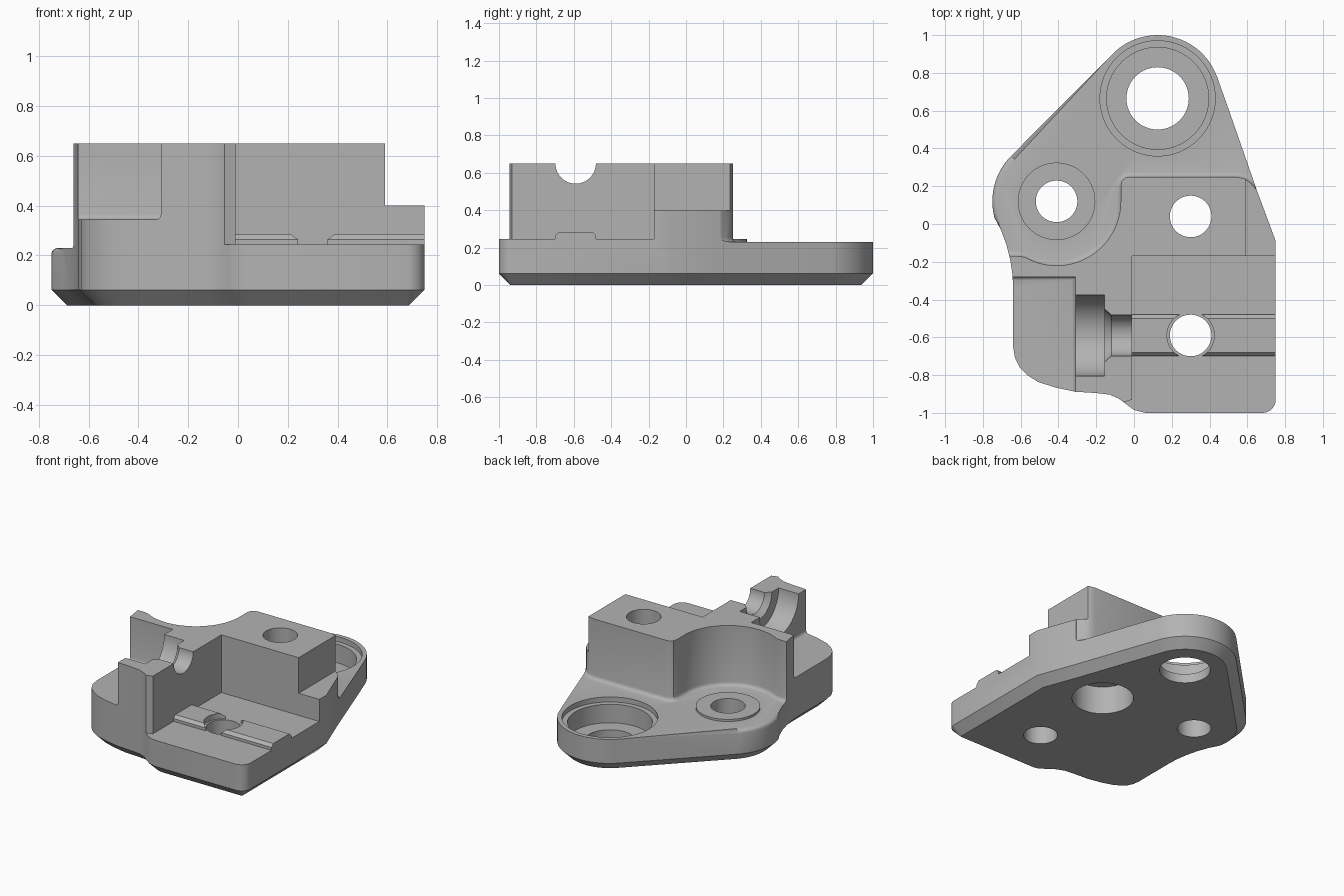
import bpy, bmesh, math
from mathutils import Matrix, Vector

if "Cube" in bpy.data.objects:
    bpy.data.objects.remove(bpy.data.objects["Cube"], do_unlink=True)

grey = bpy.data.materials.new("machined_grey")
grey.use_nodes = True
grey.diffuse_color = (0.45, 0.45, 0.45, 1)
grey.node_tree.nodes["Principled BSDF"].inputs["Base Color"].default_value = (0.45, 0.45, 0.45, 1)


def arc(cx, cy, r, a, b, n=24):
    steps = [math.radians(a + (b - a) * i / n) for i in range(n + 1)]
    return [(cx + r * math.cos(t), cy + r * math.sin(t)) for t in steps]


def finish(name, bm):
    bmesh.ops.recalc_face_normals(bm, faces=bm.faces)
    mesh = bpy.data.meshes.new(name)
    bm.to_mesh(mesh)
    bm.free()
    mesh.materials.append(grey)
    ob = bpy.data.objects.new(name, mesh)
    bpy.context.collection.objects.link(ob)
    return ob


def prism(name, pts, z0, z1, bevel=0, segments=1):
    """Extrude a profile upward; optionally bevel its lower rim."""
    bm = bmesh.new()
    base = bm.faces.new([bm.verts.new((x, y, z0)) for x, y in pts])
    top = bmesh.ops.extrude_face_region(bm, geom=[base])["geom"]
    bmesh.ops.translate(bm, verts=[v for v in top if isinstance(v, bmesh.types.BMVert)],
                        vec=(0, 0, z1 - z0))
    bmesh.ops.recalc_face_normals(bm, faces=bm.faces)
    if bevel:
        rim = [e for e in bm.edges if all(abs(v.co.z - z0) < 1e-5 for v in e.verts)]
        bmesh.ops.bevel(bm, geom=rim, offset=bevel, segments=segments, profile=0.5,
                        affect='EDGES', clamp_overlap=False)
    return finish(name, bm)


def rect(x0, x1, y0, y1):
    return [(x0, y0), (x1, y0), (x1, y1), (x0, y1)]


def rod(name, a, b, r1, r2=None):
    """Cylinder or cone running from a to b."""
    a, b = Vector(a), Vector(b)
    turn = (b - a).to_track_quat('Z', 'Y').to_matrix().to_4x4()
    bm = bmesh.new()
    bmesh.ops.create_cone(bm, cap_ends=True, segments=64, radius1=r1, radius2=r2 or r1,
                          depth=(b - a).length, matrix=Matrix.Translation((a + b) / 2) @ turn)
    return finish(name, bm)


def combine(target, tool, op='DIFFERENCE'):
    tool.hide_render = True
    mod = target.modifiers.new("shape", 'BOOLEAN')
    mod.operation, mod.solver, mod.object = op, 'EXACT', tool
    bpy.context.view_layer.objects.active = target
    bpy.ops.object.modifier_apply(modifier=mod.name)
    bpy.data.objects.remove(tool, do_unlink=True)


SMALL, BOSS = (-0.41, 0.12), (0.125, 0.665)
TOP, PAD, DECK = 0.65, 0.245, 0.23

# Full-height blank with a chamfered underside
outline = (arc(0.68, -0.93, 0.07, -90, 0, 8) + [(0.75, -0.09), (0.65, 0.18), (0.5, 0.61)]
           + arc(*BOSS, 0.335, 20, 135)
           + arc(*SMALL, 0.34, 135, 195, 16)
           + [(-0.705, -0.03), (-0.675, -0.11), (-0.655, -0.19), (-0.643, -0.27), (-0.64, -0.34)]
           + [(-0.64, -0.65), (-0.63, -0.71), (-0.605, -0.76), (-0.565, -0.8), (-0.51, -0.835),
              (-0.42, -0.865), (-0.31, -0.888), (-0.2, -0.895), (-0.13, -0.903), (-0.08, -0.925),
              (-0.04, -0.955), (0, -0.985), (0.06, -1)])
body = prism("bracket_body", outline, 0, TOP, 0.062)

# Rear deck, scooped round the small hole
deck = ([(-1.1, -0.17), (-0.62, -0.17)] + arc(*SMALL, 0.34, 240, 360)
        + [(-0.07, 0.2), (-0.064, 0.228), (-0.045, 0.245), (-0.02, 0.25), (0.54, 0.25),
           (0.585, 0.24), (0.62, 0.215), (0.645, 0.185), (1, 0.185), (1, 1.2), (-1.1, 1.2)])
combine(body, prism("deck_cutter", deck, DECK, 1, 0.025, 3))

# Soften the outer left rim of the deck
bm = bmesh.new()
bm.from_mesh(body.data)
rim = [e for e in bm.edges if len(e.link_faces) == 2 and e.calc_face_angle() > 1.2
       and all(abs(v.co.z - DECK) < 1e-4 and v.co.x < -0.3 and v.co.y > -0.1 for v in e.verts)]
rim = [e for e in rim if (e.verts[0].co.xy - Vector(SMALL)).length > 0.3]
if rim:
    bmesh.ops.bevel(bm, geom=rim, offset=0.025, segments=3, profile=0.5, affect='EDGES')
bm.to_mesh(body.data)
bm.free()

# Front pocket, side step and left shelf
pocket = [(-0.01, -0.17), (-0.01, -0.93), (-0.06, -0.945), (-0.06, -1.2), (1, -1.2), (1, -0.17)]
combine(body, prism("pocket_cutter", pocket, PAD, 1))
combine(body, prism("step_cutter", rect(0.59, 1, -0.3, 0.6), 0.4, 1))
combine(body, prism("shelf_cutter", rect(-1, -0.31, -1.2, -0.28), 0.345, 1, 0.02, 3))

# Raised seat round the small hole
combine(body, rod("seat", (*SMALL, 0.12), (*SMALL, PAD), 0.205), 'UNION')

# Locating key with softened long edges, split round the front hole
key = prism("key", [(-0.70, 0.2), (-0.70, 0.265), (-0.68, 0.285), (-0.50, 0.285),
                    (-0.48, 0.265), (-0.48, 0.2)], -0.03, 0.75)
key.data.transform(Matrix(((0, 0, 1, 0), (1, 0, 0, 0), (0, 1, 0, 0), (0, 0, 0, 1))))
combine(key, rod("key_gap", (0.3, -0.59, 0.1), (0.3, -0.59, 0.4), 0.125))
combine(body, key, 'UNION')

# Half-round stepped channel through the post
for x0, x1, r0, r1 in ((-0.5, -0.155, 0.215, 0.215), (-0.16, -0.12, 0.145, 0.108),
                       (-0.2, 0.2, 0.108, 0.108)):
    combine(body, rod("channel_cutter", (x0, -0.59, TOP), (x1, -0.59, TOP), r0, r1))

# Vertical holes and counterbores: centre, radius, bottom, top
for (x, y), r, z0, z1 in ((SMALL, 0.11, -1, 1), ((0.3, 0.04), 0.11, -1, 1),
                          ((0.3, -0.59), 0.11, -1, 1), ((0.3, 0.04), 0.2, -1, 0.2),
                          (BOSS, 0.165, -1, 1), (BOSS, 0.27, 0.065, 1),
                          (BOSS, 0.305, 0.195, 1)):
    combine(body, rod("hole_cutter", (x, y, z0), (x, y, z1), r))

# Smooth curved walls, keep machined edges crisp
bpy.ops.object.select_all(action='DESELECT')
body.select_set(True)
bpy.context.view_layer.objects.active = body
bpy.ops.object.shade_smooth_by_angle(angle=math.radians(32))
